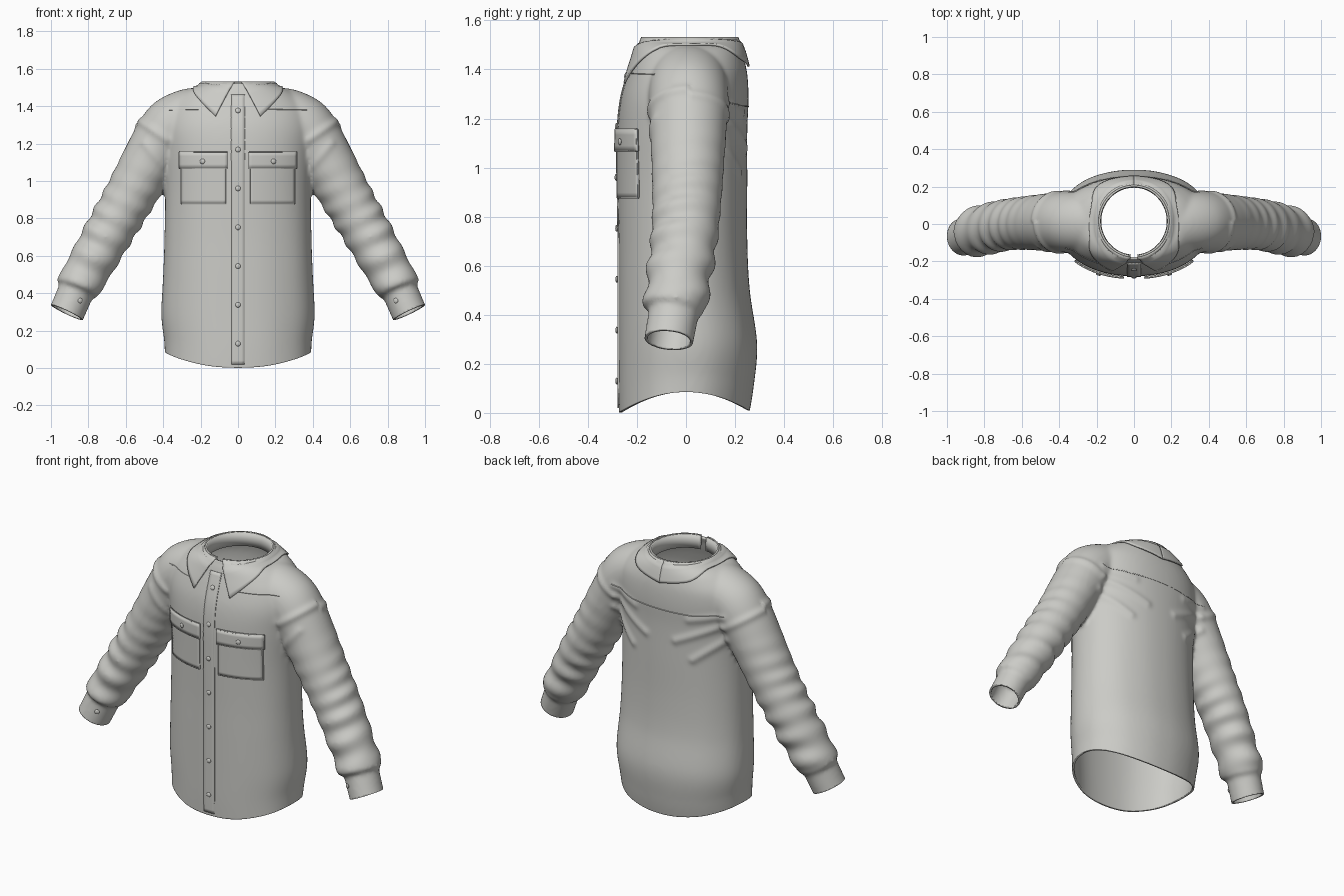
import bpy, bmesh, math
from mathutils import Vector
from mathutils.bvhtree import BVHTree
from mathutils.geometry import intersect_point_line

if "Cube" in bpy.data.objects:
    bpy.data.objects.remove(bpy.data.objects["Cube"], do_unlink=True)

cloth = bpy.data.materials.new("warm grey cloth")
cloth.use_nodes = True
cloth.diffuse_color = (0.6, 0.6, 0.57, 1)
cloth.node_tree.nodes["Principled BSDF"].inputs["Base Color"].default_value = cloth.diffuse_color
parts = []


def add_object(name, bm, thickness=0, offset=0):
    me = bpy.data.meshes.new(name)
    bm.to_mesh(me)
    bm.free()
    me.materials.clear()
    me.materials.append(cloth)
    ob = bpy.data.objects.new(name, me)
    bpy.context.collection.objects.link(ob)
    if thickness:
        mod = ob.modifiers.new("thickness", "SOLIDIFY")
        mod.thickness, mod.offset = thickness, offset
    parts.append(ob)
    return ob


def spline(keys, steps):
    """Catmull-Rom samples through rows of numbers."""
    rows = [keys[0]] + list(keys) + [keys[-1]]
    out = []
    for a, b, c, d in zip(rows, rows[1:], rows[2:], rows[3:]):
        for k in range(steps):
            t = k / steps
            out.append([q + t * ((r - p) + t * ((2*p - 5*q + 4*r - s) + t * (3*q - 3*r + s - p))) / 2
                        for p, q, r, s in zip(a, b, c, d)])
    return out + [list(keys[-1])]


def loft(bm, rings):
    """Closed skin over a list of point rings."""
    loops = [[bm.verts.new(p) for p in ring] for ring in rings]
    n = len(loops[0])
    for a, b in zip(loops, loops[1:]):
        for i in range(n):
            bm.faces.new((a[i], a[(i + 1) % n], b[(i + 1) % n], b[i]))
    bm.faces.new(loops[0])
    bm.faces.new(loops[-1])


def sheet(bm, rows):
    grid = [[bm.verts.new(p) for p in row] for row in rows]
    for a, b in zip(grid, grid[1:]):
        for i in range(len(a) - 1):
            bm.faces.new((a[i], a[i + 1], b[i + 1], b[i]))


SEG = 72
ANGLES = [2 * math.pi * i / SEG for i in range(SEG)]
solid = bmesh.new()

# Torso rings: height, half width, front depth, back depth
torso = [(-.06, .39, .272, .25), (.1, .395, .275, .275), (.28, .41, .275, .29), (.5, .40, .275, .26),
         (.7, .393, .275, .25), (.95, .39, .278, .25), (1.15, .40, .278, .25), (1.28, .41, .265, .255),
         (1.38, .39, .237, .25), (1.45, .33, .212, .235), (1.49, .27, .2, .222), (1.51, .205, .19, .214),
         (1.58, .187, .175, .205)]
rings = []
for z, w, f, b in spline(torso, 7):
    fade = max(0, min(1, (1.1 - z) / 0.5))
    ring = []
    for a in ANGLES:
        c, s = math.cos(a), math.sin(a)
        fold = 1 + 0.008 * fade * math.sin(9 * a + z) * abs(c)
        p = 0.93
        ring.append((w * math.copysign(abs(c) ** p, c),
                     (b + f) / 2 * math.copysign(abs(s) ** p, s) * fold + (b - f) / 2, z))
    rings.append(ring)
loft(solid, rings)

# Sleeve path: centre x, y, z, radius in the arm plane, radius in depth
sleeve = [(.16, .01, 1.37, .125, .15), (.26, .01, 1.36, .135, .155), (.34, .01, 1.30, .16, .162),
          (.42, .01, 1.2, .152, .158), (.58, .005, .915, .137, .143), (.685, -.005, .735, .13, .136),
          (.795, -.03, .54, .122, .13), (.86, -.047, .425, .115, .126)]
cuff = [(.867, -.05, .408, .096, .102), (.915, -.07, .297, .095, .1), (.945, -.08, .235, .095, .1)]
path = spline(sleeve, 14)
for side in (1, -1):
    rings = []
    rows = path + cuff
    for i, (x, y, z, rn, ry) in enumerate(rows):
        p, q = Vector(rows[max(i - 1, 0)][:3]), Vector(rows[min(i + 1, len(rows) - 1)][:3])
        tan = (q - p).normalized()
        across = Vector((-tan.z, 0, tan.x)).normalized()
        depth = tan.cross(across)
        amp = 0 if i >= len(path) else 0.011 * max(0, min(1, (1.15 - z) / 0.5))
        ring = []
        for a in ANGLES:
            wave = math.sin(58 * z + 1.3 * math.sin(a + 0.6) + 2 * math.sin(7 * z))
            grow = amp * wave * (0.65 + 0.35 * math.sin(2 * a + 9 * z))
            v = Vector((x, y, z)) + across * math.cos(a) * (rn + grow) + depth * math.sin(a) * (ry + grow)
            ring.append((v.x * side, v.y, v.z))
        rings.append(ring)
    loft(solid, rings)
bmesh.ops.recalc_face_normals(solid, faces=solid.faces)

# Fuse torso and sleeves into one skin
fused = add_object("shirt_body", solid)
mod = fused.modifiers.new("fuse", "REMESH")
mod.mode, mod.voxel_size = "VOXEL", 0.0115
mod = fused.modifiers.new("relax", "SMOOTH")
mod.factor, mod.iterations = 0.5, 8
skin = bpy.data.meshes.new_from_object(fused.evaluated_get(bpy.context.evaluated_depsgraph_get()))
parts.remove(fused)
bpy.data.objects.remove(fused, do_unlink=True)
bm = bmesh.new()
bm.from_mesh(skin)


def cut(point, normal, keep):
    vs = {v for v in bm.verts if keep(v.co)}
    geom = list(vs) + [g for seq in (bm.edges, bm.faces) for g in seq if all(v in vs for v in g.verts)]
    bmesh.ops.bisect_plane(bm, geom=geom, plane_co=point, plane_no=normal, clear_outer=True)


# Open the neck, hem and cuffs
cut((0, 0, 1.52), (0, 0, 1), lambda c: True)
cut((0, 0, 0), (0, 0, -1), lambda c: True)
for side in (1, -1):
    cut((.915 * side, -.07, .297), (.43 * side, -.1, -.9), lambda c: c.x * side > 0.6)

# Pulled cloth ridges: x, z start, x, z end, facing, height
ridges = [(.36, 1.2, .1, 1.08, 1, .009), (.38, 1.12, .2, .98, 1, .009), (.37, 1.26, .18, 1.22, 1, .007),
          (.38, 1.22, .54, 1.33, -1, .01), (.40, 1.08, .5, 1.2, -1, .006), (.38, 1.2, .54, 1.3, 1, .009)]
bm.normal_update()
for v in bm.verts:
    flat = Vector((abs(v.co.x), v.co.z, 0))
    for x0, z0, x1, z1, face, height in ridges:
        if v.normal.y * face > 0 and v.co.z > 0.85:
            a, b = Vector((x0, z0, 0)), Vector((x1, z1, 0))
            t = max(0, min(1, intersect_point_line(flat, a, b)[1]))
            v.co += v.normal * height * math.exp(-((flat - a.lerp(b, t)).length / 0.022) ** 2)
    # Curved shirt tails
    if v.co.z < 0.4 and abs(v.co.x) < 0.5:
        rise = 0.085 * max(0, 1 - (v.co.y / 0.275) ** 2)
        v.co.z += rise * (1 - v.co.z / 0.4) ** 2
bm.normal_update()
tree = BVHTree.FromBMesh(bm)
add_object("shirt_body", bm, 0.012, -1)


def on_body(x, z, lift=0.0, face=-1):
    hit, normal, _, _ = tree.ray_cast(Vector((x, face * 2, z)), Vector((0, -face, 0)))
    return hit + normal * lift, normal


def patch(name, x0, x1, z0, z1, lift, thickness):
    nx, nz = max(4, int((x1 - x0) / 0.015)), max(4, int((z1 - z0) / 0.02))
    b = bmesh.new()
    sheet(b, [[on_body(x0 + (x1 - x0) * i / nx, z0 + (z1 - z0) * j / nz, lift)[0]
               for i in range(nx + 1)] for j in range(nz + 1)])
    add_object(name, b, thickness)


def seam(name, corners, face=-1, lift=0.0, radius=0.003):
    """Thin raised stitch line laid on the cloth."""
    rings = []
    for (x0, z0), (x1, z1) in zip(corners, corners[1:]):
        for k in range(25):
            t = k / 24
            p, _ = on_body(x0 + (x1 - x0) * t, z0 + (z1 - z0) * t, lift, face)
            flow = Vector((x1 - x0, 0, z1 - z0)).normalized()
            wide = flow.cross(Vector((0, 1, 0)))
            rings.append([p + radius * (wide * math.cos(a) + Vector((0, math.sin(a), 0)))
                          for a in (0, 1.26, 2.51, 3.77, 5.03)])
    b = bmesh.new()
    loft(b, rings)
    bmesh.ops.recalc_face_normals(b, faces=b.faces)
    add_object(name, b)


def button(name, x, z, lift):
    p, n = on_body(x, z, lift)
    b = bmesh.new()
    bmesh.ops.create_uvsphere(b, u_segments=16, v_segments=8, radius=0.014)
    bmesh.ops.scale(b, vec=(1, 1, 0.45), verts=b.verts)
    bmesh.ops.rotate(b, matrix=n.to_track_quat("Z", "Y").to_matrix(), verts=b.verts)
    bmesh.ops.translate(b, vec=p, verts=b.verts)
    add_object(name, b)


# Button placket
patch("placket", -.036, .036, .02, 1.46, 0.002, 0.006)
for x in (-.036, .036):
    seam("placket_stitch", [(x, .02), (x, 1.46)], lift=0.003, radius=0.0025)
for i in range(7):
    button("front_button", 0, 0.13 + 0.2075 * i, 0.007)

for side, label in ((1, "left"), (-1, "right")):
    # Chest pockets with flaps
    lo, hi = sorted((.063 * side, .302 * side))
    patch(label + "_pocket", lo, hi, .878, 1.1, 0.003, 0.008)
    seam(label + "_pocket_edge", [(lo, 1.08), (lo, .878), (hi, .878), (hi, 1.08)], lift=0.005, radius=0.004)
    patch(label + "_pocket_flap", lo - .006, hi + .006, 1.068, 1.155, 0.009, 0.012)
    seam(label + "_flap_edge", [(lo - .006, 1.155), (lo - .006, 1.068), (hi + .006, 1.068),
                                (hi + .006, 1.155), (lo - .006, 1.155)], lift=0.011, radius=0.005)
    button(label + "_pocket_button", .185 * side, 1.105, 0.017)
    button(label + "_cuff_button", .845 * side, .36, 0.004)
    seam(label + "_front_yoke_seam", [(.12 * side, 1.385), (.37 * side, 1.38)])
seam("back_yoke_seam", [(-.38, 1.27), (-.2, 1.25), (.2, 1.25), (.38, 1.27)], face=1)

# Folded collar: lower edge from the front point round to the back
lower = spline([(.12, -.25, 1.345), (.2, -.16, 1.425), (.235, .02, 1.485), (.17, .19, 1.44), (0, .25, 1.41)], 10)
for side, label in ((1, "left"), (-1, "right")):
    columns = []
    for i, low in enumerate(lower):
        a = 0.1 + (math.pi - 0.1) * i / (len(lower) - 1)
        top = Vector((.19 * math.sin(a), .015 - .195 * math.cos(a), 1.53))
        column = []
        for j in range(9):
            p = top.lerp(Vector(low), j / 8)
            if j > 1:
                near, n, _, _ = tree.find_nearest(p)
                gap = (p - near).dot(n)
                clear = 0.002 + 0.009 * abs(math.cos(a))
                if gap < clear:
                    p += n * (clear - gap)
            column.append((p.x * side, p.y, p.z))
        columns.append(column)
    b = bmesh.new()
    sheet(b, columns)
    add_object(label + "_collar_leaf", b, 0.009)

# Collar stand inside the neck
b = bmesh.new()
arc = [0.1 + (2 * math.pi - 0.2) * i / 60 for i in range(61)]
sheet(b, [[(r * math.sin(a), .015 - (r + .004) * math.cos(a), z) for a in arc]
          for r, z in ((.18, 1.45), (.181, 1.49), (.184, 1.53))])
add_object("collar_stand", b, 0.01)

# Smooth shading with crisp edges
bpy.ops.object.select_all(action="DESELECT")
for ob in parts:
    ob.select_set(True)
bpy.context.view_layer.objects.active = parts[0]
bpy.ops.object.shade_smooth_by_angle(angle=math.radians(40))
